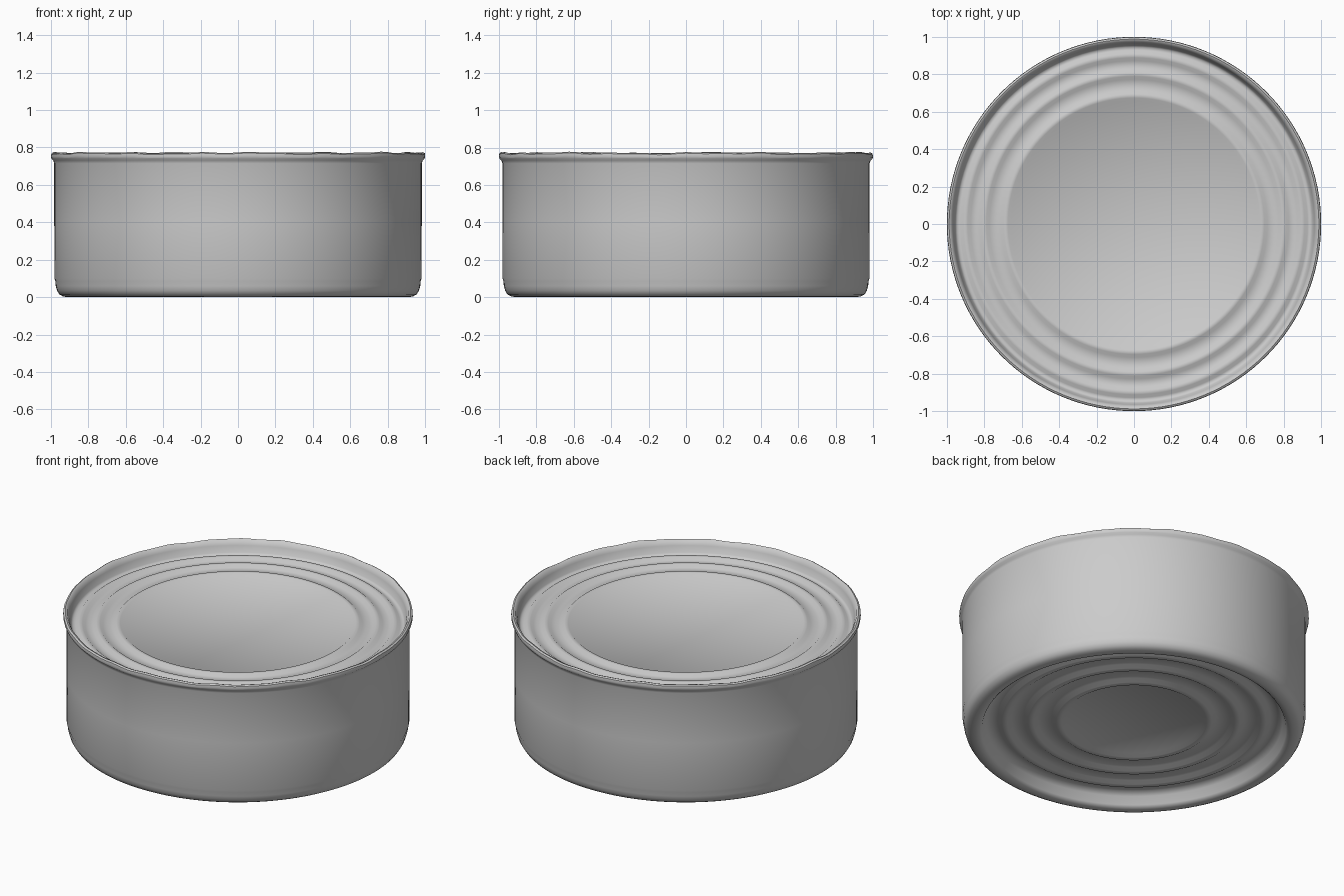
import bpy, bmesh, math

cube = bpy.data.objects.get("Cube")
if cube:
    bpy.data.objects.remove(cube, do_unlink=True)

SEGMENTS = 128

tin = bpy.data.materials.new("plain grey tin")
tin.use_nodes = True
tin.diffuse_color = (0.6, 0.6, 0.6, 1)
tin.node_tree.nodes["Principled BSDF"].inputs["Base Color"].default_value = (0.6, 0.6, 0.6, 1)


def beads(radii, level, height, half_width):
    """Rounded pressed rings on a flat panel, listed from the inside out."""
    points = []
    for r in radii:
        points += [(r - half_width, level), (r - half_width * 0.4, level + height),
                   (r + half_width * 0.4, level + height), (r + half_width, level)]
    return points


def unevenness(a):
    """Slight dents around the rim, between -1 and 1."""
    return (math.sin(7 * a) + math.sin(17 * a + 1) + math.sin(29 * a + 2)) / 3


def revolve(name, profile, wobble):
    """Spin a (radius, height) profile about z, with a slightly dented rim."""
    bm = bmesh.new()
    rings = []
    for r, z in profile:
        if r == 0:
            rings.append([bm.verts.new((0, 0, z))])
            continue
        ring = []
        for i in range(SEGMENTS):
            a = math.tau * i / SEGMENTS
            dz = wobble * unevenness(a) if z > 0.75 else 0
            ring.append(bm.verts.new((r * math.cos(a), r * math.sin(a), z + dz)))
        rings.append(ring)
    for low, high in zip(rings, rings[1:]):
        for i in range(SEGMENTS):
            j = (i + 1) % SEGMENTS
            if len(low) == 1:
                bm.faces.new((low[0], high[j], high[i]))
            elif len(high) == 1:
                bm.faces.new((low[i], low[j], high[0]))
            else:
                bm.faces.new((low[i], low[j], high[j], high[i]))
    bmesh.ops.recalc_face_normals(bm, faces=bm.faces)
    mesh = bpy.data.meshes.new(name)
    bm.to_mesh(mesh)
    bm.free()
    mesh.materials.append(tin)
    obj = bpy.data.objects.new(name, mesh)
    bpy.context.collection.objects.link(obj)
    bpy.ops.object.select_all(action="DESELECT")
    obj.select_set(True)
    bpy.context.view_layer.objects.active = obj
    bpy.ops.object.shade_smooth_by_angle(angle=math.radians(50))


# Recessed base panel with pressed rings
base = [(0, 0.08)] + beads((0.43, 0.59, 0.74), 0.08, -0.015, 0.04) + [(0.82, 0.08)]

# Foot, rounded lower edge, side wall and rolled rim
wall = [(0.85, 0.06), (0.87, 0.015), (0.885, 0.002), (0.91, 0), (0.935, 0.004), (0.955, 0.015),
        (0.967, 0.035), (0.974, 0.06), (0.976, 0.085), (0.981, 0.1), (0.982, 0.4), (0.982, 0.715),
        (0.987, 0.73), (0.997, 0.74), (1.0, 0.752), (0.998, 0.766), (0.988, 0.772), (0.977, 0.768)]

# Sunken lid with pressed rings
lid = [(0.965, 0.74), (0.955, 0.70), (0.945, 0.69)]
lid += beads((0.685, 0.80, 0.90), 0.69, 0.014, 0.028)[::-1] + [(0, 0.69)]

revolve("tin_can", base + wall + lid, wobble=0.006)
